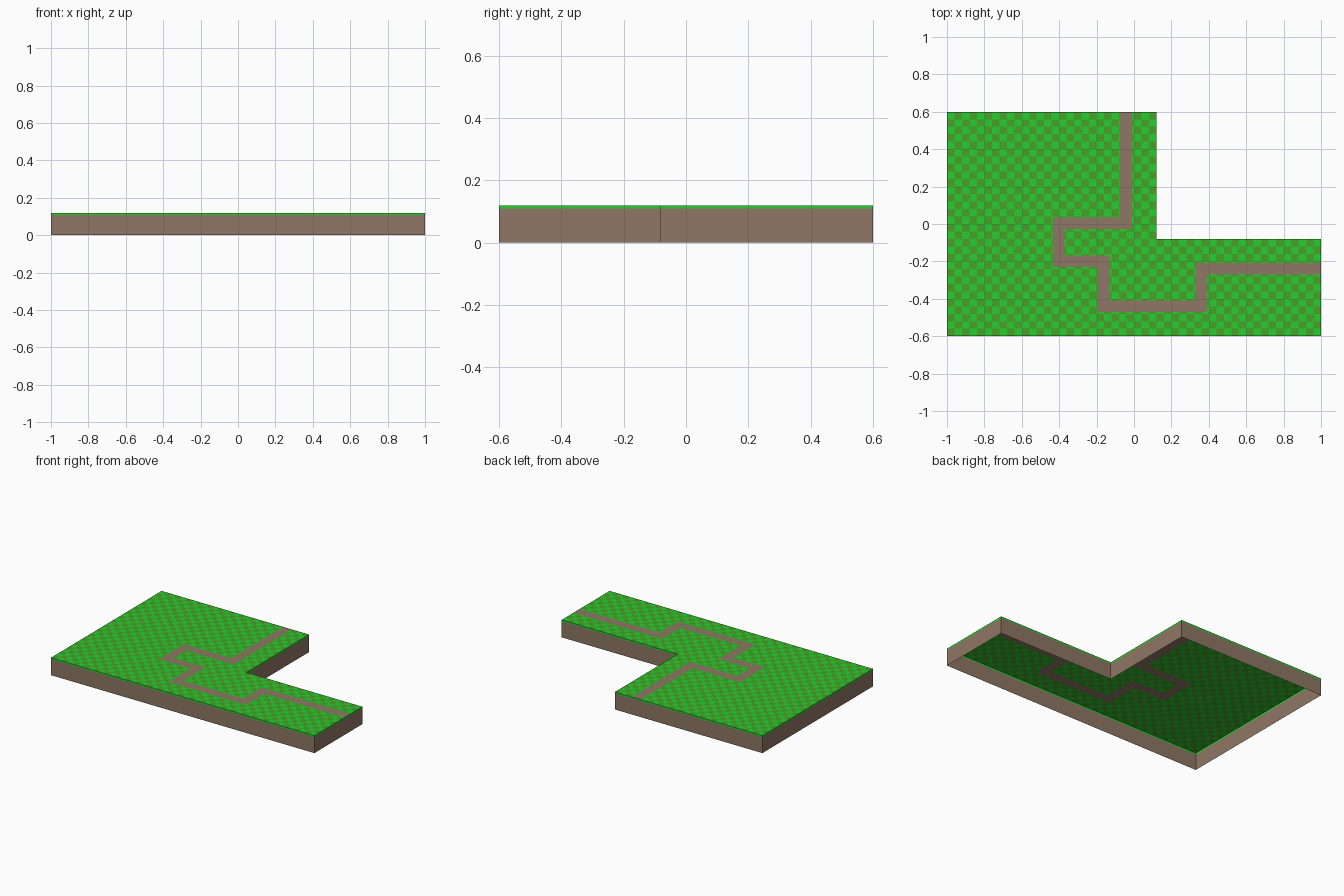
import bpy

if "Cube" in bpy.data.objects:
    bpy.data.objects.remove(bpy.data.objects["Cube"])

L, W, NOTCH_X, NOTCH_Y = 1.0, 0.6, 0.12, -0.08
TOP, TURF, CELL, HALF = 0.12, 0.109, 0.04, 0.031


def material(name, rgb):
    m = bpy.data.materials.new(name)
    m.diffuse_color = (*rgb, 1)
    m.use_nodes = True
    m.node_tree.nodes["Principled BSDF"].inputs["Base Color"].default_value = m.diffuse_color
    return m


light = material("light_grass", (0.02, 0.61, 0.03))
dark = material("dark_grass", (0.065, 0.35, 0.02))
dirt = material("dirt", (0.275, 0.185, 0.128))


def add_mesh(name, verts, faces, mats, slots=None):
    me = bpy.data.meshes.new(name)
    me.from_pydata(verts, [], faces)
    for m in mats:
        me.materials.append(m)
    if slots:
        me.polygons.foreach_set("material_index", slots)
    me.update()
    ob = bpy.data.objects.new(name, me)
    bpy.context.collection.objects.link(ob)


# L-shaped outline, counter-clockwise
outline = [(-L, -W), (L, -W), (L, NOTCH_Y), (NOTCH_X, NOTCH_Y), (NOTCH_X, W), (-L, W)]


# Open-bottomed skirt around the outline
def skirt(name, z0, z1, mat):
    n = len(outline)
    verts = [(x, y, z) for z in (z0, z1) for x, y in outline]
    faces = [(i, (i + 1) % n, n + (i + 1) % n, n + i) for i in range(n)]
    add_mesh(name, verts, faces, [mat])


skirt("earth_sides", 0, TURF, dirt)
skirt("turf_edge", TURF, TOP, light)

# Winding path as boxes around each centre-line segment
path = [(-0.043, 0.7), (-0.043, 0.003), (-0.403, 0.003), (-0.403, -0.2),
        (-0.163, -0.2), (-0.163, -0.44), (0.36, -0.44), (0.36, -0.24), (1.1, -0.24)]
boxes = [(min(a[0], b[0]) - HALF, max(a[0], b[0]) + HALF,
          min(a[1], b[1]) - HALF, max(a[1], b[1]) + HALF) for a, b in zip(path, path[1:])]


# Grid lines: checker lines plus path borders
def grid_lines(half, axis):
    lines = {round(-half + CELL * i, 4) for i in range(round(2 * half / CELL) + 1)}
    lines |= {round(v, 4) for b in boxes for v in b[axis * 2:axis * 2 + 2] if -half < v < half}
    return sorted(lines)


xs, ys = grid_lines(L, 0), grid_lines(W, 1)
verts = [(x, y, TOP) for y in ys for x in xs]
faces, slots = [], []
nx = len(xs)
for j in range(len(ys) - 1):
    for i in range(nx - 1):
        cx, cy = (xs[i] + xs[i + 1]) / 2, (ys[j] + ys[j + 1]) / 2
        if cx > NOTCH_X and cy > NOTCH_Y:
            continue
        a = j * nx + i
        faces.append((a, a + 1, a + 1 + nx, a + nx))
        if any(x0 < cx < x1 and y0 < cy < y1 for x0, x1, y0, y1 in boxes):
            slots.append(2)
        else:
            slots.append((int((cx + L) / CELL) + int((W - cy) / CELL)) % 2)

# Checkered lawn with the dirt path set into it
add_mesh("lawn_and_path", verts, faces, [light, dark, dirt], slots)
